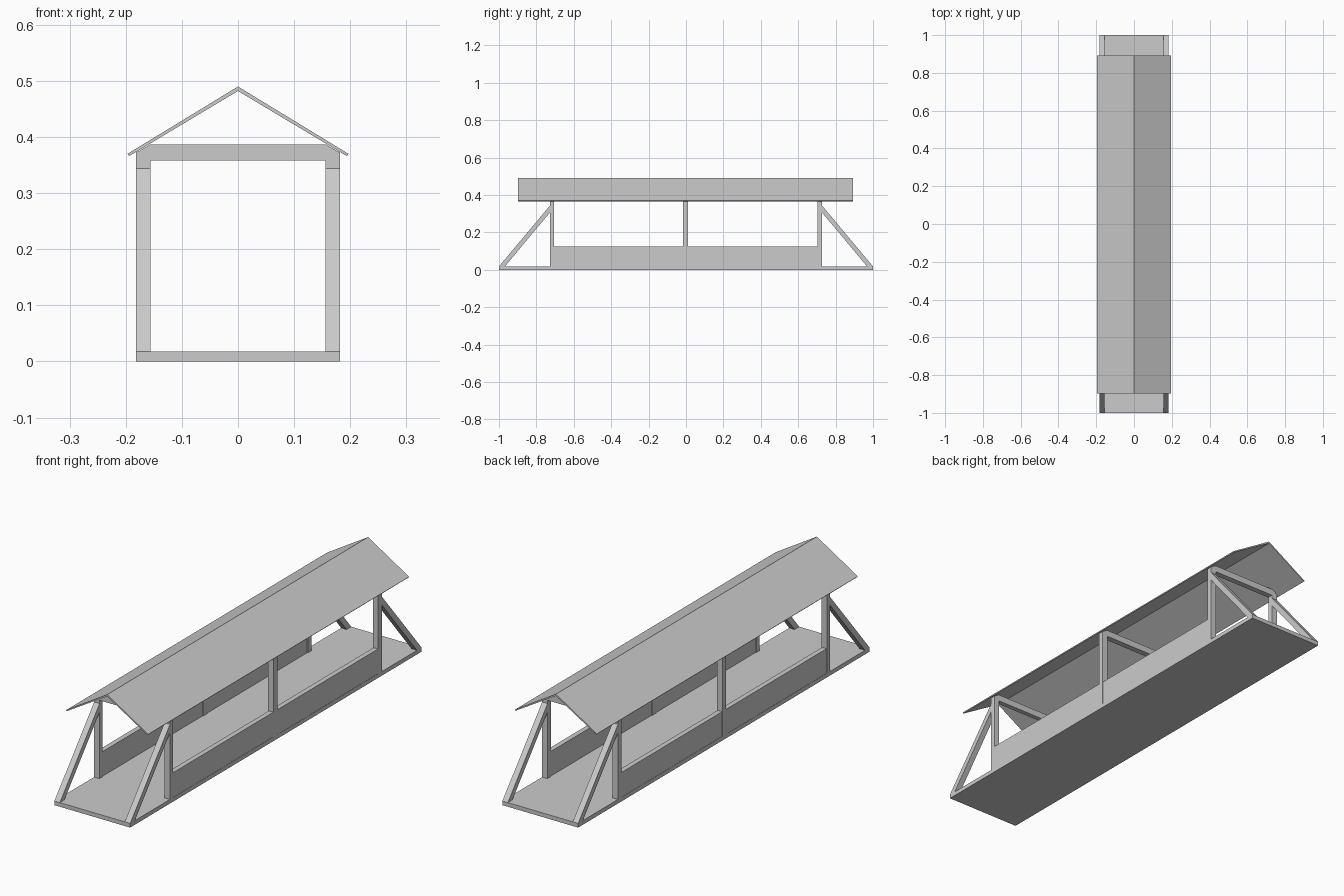
import bpy

cube = bpy.data.objects.get("Cube")
if cube:
    bpy.data.objects.remove(cube, do_unlink=True)

# Single plain colour
GREY = (0.6, 0.6, 0.6, 1.0)
mat = bpy.data.materials.new("plain grey")
mat.use_nodes = True
mat.diffuse_color = GREY
mat.node_tree.nodes["Principled BSDF"].inputs["Base Color"].default_value = GREY


def prism(name, profile, start, end, axis):
    """Extrude a closed 2D profile along x (profile in y, z) or y (profile in x, z)."""
    def place(p, t):
        return (t, p[0], p[1]) if axis == "x" else (p[0], t, p[1])
    n = len(profile)
    verts = [place(p, t) for t in (start, end) for p in profile]
    faces = [tuple(range(n)), tuple(range(2 * n - 1, n - 1, -1))]
    faces += [(i, i + n, (i + 1) % n + n, (i + 1) % n) for i in range(n)]
    mesh = bpy.data.meshes.new(name)
    mesh.from_pydata(verts, [], faces)
    # Make every face point outward
    import bmesh
    bm = bmesh.new()
    bm.from_mesh(mesh)
    bmesh.ops.recalc_face_normals(bm, faces=bm.faces)
    bm.to_mesh(mesh)
    bm.free()
    mesh.materials.append(mat)
    obj = bpy.data.objects.new(name, mesh)
    bpy.context.collection.objects.link(obj)
    return obj


def box(name, x0, x1, y0, y1, z0, z1):
    return prism(name, [(x0, z0), (x1, z0), (x1, z1), (x0, z1)], y0, y1, "y")


IN, OUT = 0.156, 0.182      # inner and outer faces of the side frames
DECK = 0.018                # deck surface height
FRAMES = {"front": (-0.727, -0.706), "middle": (-0.016, 0.010), "back": (0.702, 0.727)}

# Deck
box("deck", -OUT, OUT, -1, 1, 0, DECK)

# Gabled roof sheet
prism("roof", [(0, 0.49), (0.197, 0.37), (0.194, 0.366), (0, 0.482),
               (-0.194, 0.366), (-0.197, 0.37)], -0.898, 0.893, "y")

# Cross beams under the roof
for place, (y0, y1) in FRAMES.items():
    box(place + "_cross_beam", -IN, IN, y0, y1, 0.358, 0.387)

for side, s in (("left", 1), ("right", -1)):
    # Parapet wall
    box(side + "_wall", s * (IN + 0.003), s * (OUT - 0.001), -0.726, 0.726, DECK, 0.125)
    # Posts, topped to follow the roof slope
    for place, (y0, y1) in FRAMES.items():
        prism(f"{place}_{side}_post",
              [(s * IN, DECK), (s * OUT, DECK), (s * OUT, 0.372), (s * IN, 0.387)],
              y0, y1, "y")
    # Diagonal braces to the deck ends
    for place, d in (("front", -1), ("back", 1)):
        prism(f"{place}_{side}_brace",
              [(d, DECK), (d * 0.968, DECK), (d * 0.726, 0.308), (d * 0.726, 0.345)],
              s * IN, s * OUT, "x")
